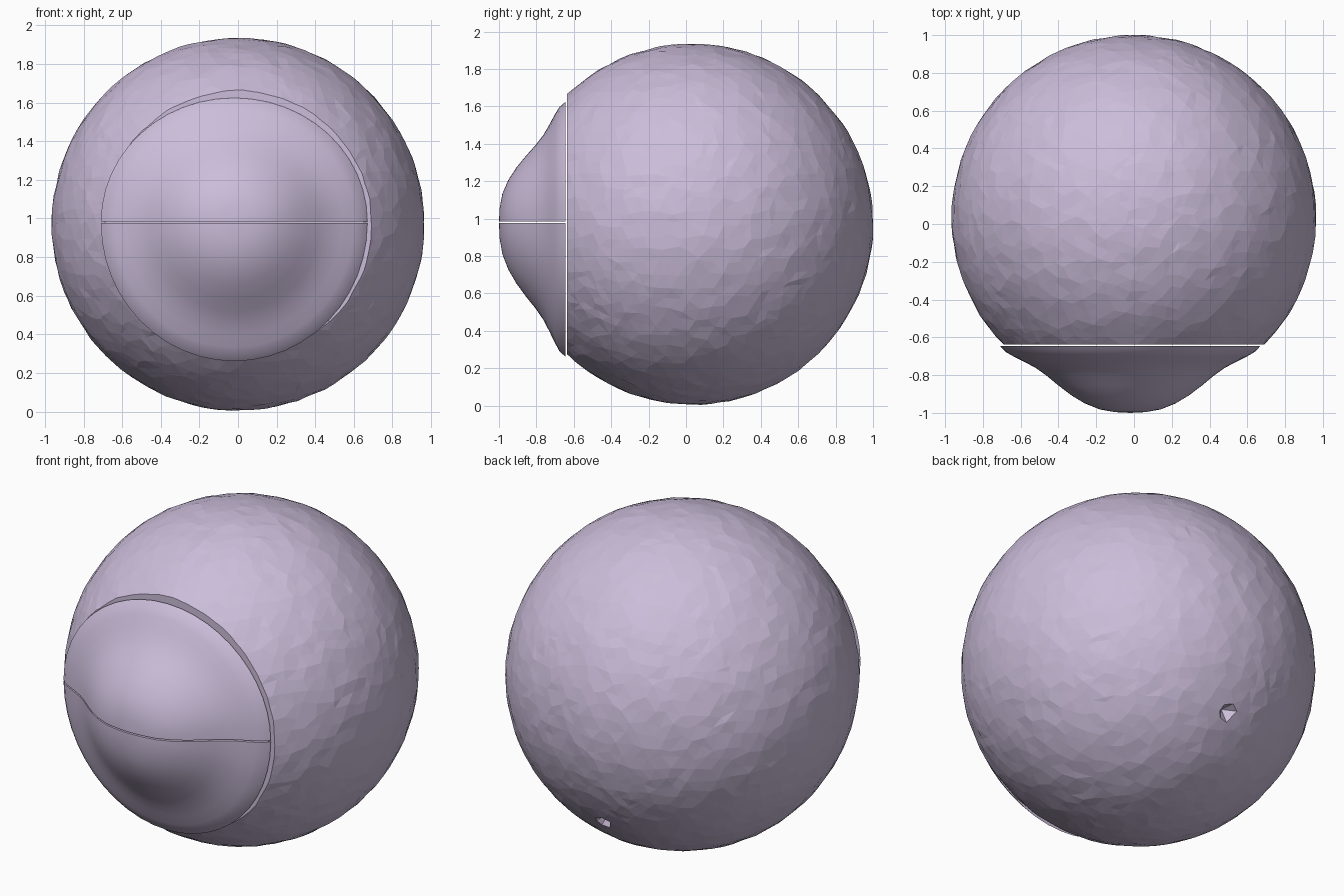
import bpy, bmesh, math, random
from mathutils import Vector

random.seed(4)
cube = bpy.data.objects.get("Cube")
if cube:
    bpy.data.objects.remove(cube, do_unlink=True)

lilac = bpy.data.materials.new("pale_lilac")
lilac.use_nodes = True
colour = (0.60, 0.51, 0.70, 1)
lilac.diffuse_color = colour
lilac.node_tree.nodes["Principled BSDF"].inputs["Base Color"].default_value = colour

CENTRE = Vector((0, 0.035, 0.97))
RADIUS = 0.965
FRONT = -0.637   # flat cut on the ball behind the lids


def add_object(name, bm, smooth=False):
    bmesh.ops.recalc_face_normals(bm, faces=bm.faces)
    for f in bm.faces:
        f.smooth = False
    mesh = bpy.data.meshes.new(name)
    bm.to_mesh(mesh)
    bm.free()
    mesh.materials.append(lilac)
    obj = bpy.data.objects.new(name, mesh)
    bpy.context.collection.objects.link(obj)
    if smooth:
        bpy.ops.object.select_all(action='DESELECT')
        obj.select_set(True)
        bpy.context.view_layer.objects.active = obj
        bpy.ops.object.shade_smooth_by_angle(angle=math.radians(35))
    return obj


# Faceted ball with an uneven, hand-cut surface
bm = bmesh.new()
bmesh.ops.create_icosphere(bm, subdivisions=5, radius=1)
for v in bm.verts:
    nudge = Vector([random.uniform(-0.02, 0.02) for _ in range(3)])
    v.co = (v.co + nudge).normalized() * (RADIUS + random.uniform(-0.003, 0.003))

# Small six-sided pit low on the back
spot = Vector((-0.03, 0.77, -0.62)).normalized()
pit = max(bm.verts, key=lambda v: v.co.normalized().dot(spot))
for e in pit.link_edges:
    rim = e.other_vert(pit)
    rim.co = (pit.co + (rim.co - pit.co).normalized() * 0.055).normalized() * RADIUS
pit.co *= 0.92
bmesh.ops.translate(bm, verts=bm.verts, vec=CENTRE)

# Flat front where the lids sit
cut = bmesh.ops.bisect_plane(bm, geom=bm.verts[:] + bm.edges[:] + bm.faces[:],
                             plane_co=(0, FRONT, 0), plane_no=(0, -1, 0),
                             clear_outer=True)
rim_edges = [g for g in cut["geom_cut"] if isinstance(g, bmesh.types.BMEdge)]
bmesh.ops.edgeloop_fill(bm, edges=rim_edges)
add_object("ball", bm)

# Bulging lids: half-turned profile of radius and depth
PROFILE = [(0, -1.0), (0.08, -0.996), (0.16, -0.982), (0.24, -0.95),
           (0.31, -0.908), (0.38, -0.855), (0.44, -0.805), (0.50, -0.762),
           (0.56, -0.73), (0.62, -0.70), (0.66, -0.677), (0.69, -0.645), (0, -0.645)]
STEPS = 24


def make_lid(name, sign, height):
    bm = bmesh.new()
    rows = []
    for i in range(STEPS + 1):
        a = math.pi * i / STEPS
        rows.append([bm.verts.new((r * math.cos(a) - 0.02, y,
                                   0.98 + sign * (0.004 + height * r / 0.69 * math.sin(a))))
                     for r, y in PROFILE])
    for a, b in zip(rows, rows[1:]):
        for j in range(len(PROFILE) - 1):
            bm.faces.new((a[j], a[j + 1], b[j + 1], b[j]))
    bmesh.ops.remove_doubles(bm, verts=bm.verts, dist=0.0005)
    bmesh.ops.holes_fill(bm, edges=[e for e in bm.edges if e.is_boundary], sides=0)
    return add_object(name, bm, smooth=True)


make_lid("upper_lid", 1, 0.64)
make_lid("lower_lid", -1, 0.715)
